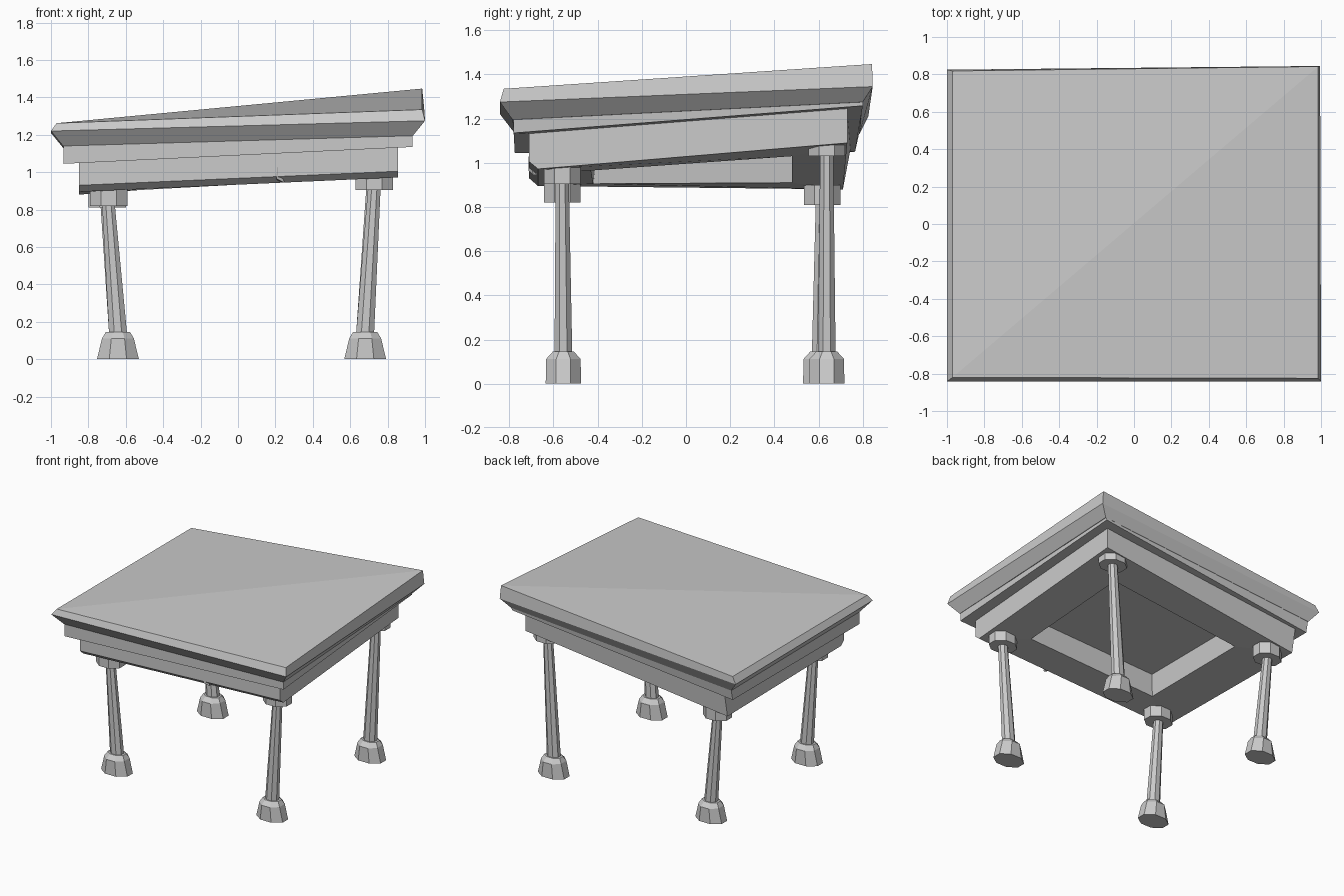
import bpy, math


def mesh(name, verts, faces):
    me = bpy.data.meshes.new(name)
    me.from_pydata(verts, [], faces)
    ob = bpy.data.objects.new(name, me)
    bpy.context.collection.objects.link(ob)
    return ob


def loft(name, rings, ring_closed=False):
    """Skin rings of equal size; the order runs from top to bottom."""
    n, m = len(rings[0]), len(rings)
    verts = [p for r in rings for p in r]
    faces = []
    for i in range(m if ring_closed else m - 1):
        a, b = i * n, (i + 1) % m * n
        faces += [(a + k, b + k, b + (k + 1) % n, a + (k + 1) % n) for k in range(n)]
    if not ring_closed:
        # top cap, split from front left to back right when it has four corners
        faces += [(0, 1, 2), (0, 2, 3)] if n == 4 else [tuple(range(n))]
        faces.append(tuple(reversed(range((m - 1) * n, m * n))))
    return mesh(name, verts, faces)


# corner order everywhere: front left, front right, back right, back left
# table top: twisted slab with a pointed rim
loft("table_top", [
    [(-.97, -.82, 1.262), (.985, -.825, 1.335), (.985, .842, 1.447), (-.97, .818, 1.26)],
    [(-1, -.842, 1.22), (1, -.842, 1.275), (.995, .845, 1.345), (-1, .825, 1.21)],
    [(-.935, -.78, 1.14), (.935, -.785, 1.195), (.93, .80, 1.275), (-.935, .785, 1.13)],
])

# stepped moulding under the top
loft("moulding", [
    [(-.933, -.779, 1.15), (.933, -.78, 1.205), (.93, .80, 1.285), (-.933, .785, 1.14)],
    [(-.933, -.775, 1.045), (.933, -.78, 1.135), (.92, .80, 1.258), (-.933, .765, 1.05)],
])

# apron frame with a square opening and a bevelled front lower edge
loft("apron", [
    [(-.85, -.71, 1.06), (.855, -.71, 1.145), (.855, .73, 1.26), (-.85, .745, 1.065)],
    [(-.85, -.71, .93), (.855, -.71, 1.005), (.855, .73, 1.09), (-.85, .71, .88)],
    [(-.85, -.67, .895), (.855, -.67, .972), (.855, .73, 1.09), (-.85, .71, .88)],
    [(-.52, -.42, .905), (.58, -.43, .965), (.58, .48, 1.03), (-.52, .48, .91)],
    [(-.50, -.40, 1.08), (.56, -.41, 1.13), (.56, .50, 1.2), (-.50, .50, 1.09)],
], ring_closed=True)

# small nick in the front of the apron
mesh("apron_nick", [(.21, -.713, 1.03), (.205, -.713, .965), (.25, -.69, .943), (.215, -.66, .95)],
     [(0, 1, 2), (0, 2, 3), (0, 3, 1), (1, 3, 2)])


def octagon(x, y, z, rx, ry):
    k = 1 / math.cos(math.pi / 8)
    return [(x + k * rx * math.cos((i + .5) * math.pi / 4),
             y + k * ry * math.sin((i + .5) * math.pi / 4), z) for i in range(8)]


# legs: flared foot, tapered leaning shaft, flat collar
legs = {  # foot x, y; head x, y; underside and top of the collar
    "front_left": (-.642, -.555, -.692, -.56, .82, .92),
    "front_right": (.68, -.555, .728, -.56, .905, .99),
    "back_right": (.68, .637, .728, .637, 1.03, 1.10),
    "back_left": (-.642, .61, -.70, .617, .81, .90),
}
for name, (x0, y0, x1, y1, zc, zt) in legs.items():
    loft(name + "_leg", [
        octagon(x1, y1, zt, .10, .083),
        octagon(x1, y1, zc, .10, .083),
        octagon(x1, y1, zc, .034, .03),
        octagon(x0, y0, .145, .048, .04),
        octagon(x0, y0, .145, .065, .048),
        octagon(x0, y0, .112, .085, .078),
        octagon(x0, y0, 0, .112, .08),
    ])
